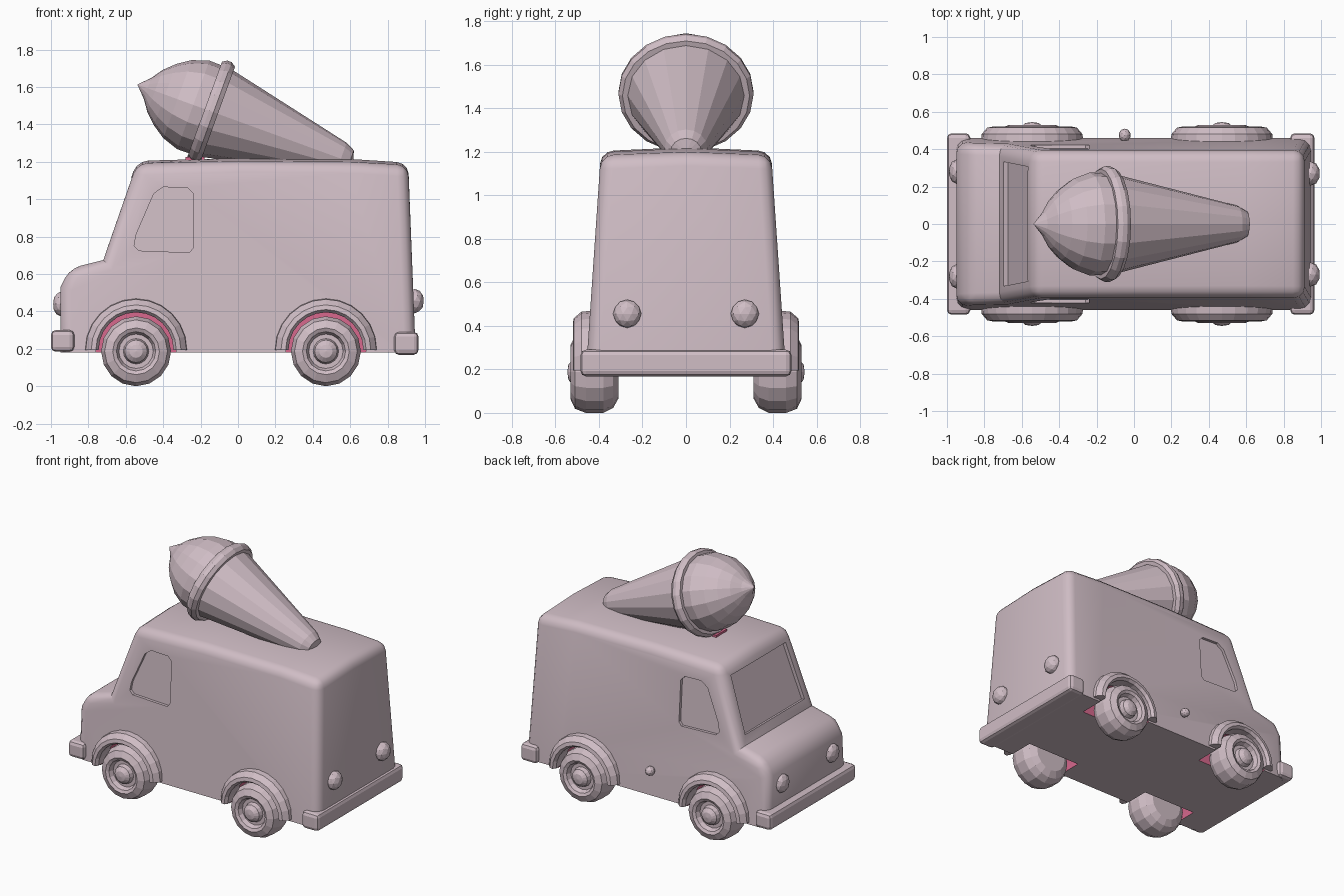
import bpy, bmesh, math
from mathutils import Matrix, Vector

old = bpy.data.objects.get("Cube")
if old:
    bpy.data.objects.remove(old, do_unlink=True)


def material(name, rgb):
    m = bpy.data.materials.new(name)
    m.use_nodes = True
    m.diffuse_color = (*rgb, 1)
    m.node_tree.nodes["Principled BSDF"].inputs["Base Color"].default_value = (*rgb, 1)
    return m


PALE = material("pale_mauve", (0.63, 0.51, 0.56))
PINK = material("deep_pink", (0.68, 0.14, 0.27))


def finish(name, bm, mats=(PALE,), index=0):
    bmesh.ops.recalc_face_normals(bm, faces=bm.faces)
    for f in bm.faces:
        f.material_index = index
    mesh = bpy.data.meshes.new(name)
    bm.to_mesh(mesh)
    bm.free()
    for m in mats:
        mesh.materials.append(m)
    ob = bpy.data.objects.new(name, mesh)
    bpy.context.collection.objects.link(ob)
    return ob


def prism(profile, y0, y1):
    """Side profile (x, z) spanned between two y functions of height."""
    bm = bmesh.new()
    a = [bm.verts.new((x, y0(z), z)) for x, z in profile]
    b = [bm.verts.new((x, y1(z), z)) for x, z in profile]
    bm.faces.new(a)
    bm.faces.new(b[::-1])
    for i in range(len(a)):
        j = (i + 1) % len(a)
        bm.faces.new((a[i], a[j], b[j], b[i]))
    bmesh.ops.recalc_face_normals(bm, faces=bm.faces)
    return bm


def lathe(name, pts, matrix, segs=16, angle=math.tau, closed=False, **kw):
    """Spin a (radius, height) profile around its local z."""
    bm = bmesh.new()
    vs = [bm.verts.new((r, 0, s)) for r, s in pts]
    pairs = list(zip(vs, vs[1:])) + ([(vs[-1], vs[0])] if closed else [])
    es = [bm.edges.new(p) for p in pairs]
    bmesh.ops.spin(bm, geom=vs + es, cent=(0, 0, 0), axis=(0, 0, 1),
                   angle=angle, steps=segs)
    bmesh.ops.remove_doubles(bm, verts=bm.verts, dist=0.0005)
    bmesh.ops.holes_fill(bm, edges=[e for e in bm.edges if e.is_boundary], sides=0)
    bmesh.ops.transform(bm, matrix=matrix, verts=bm.verts)
    return finish(name, bm, **kw)


def box(name, lo, hi, bevel, **kw):
    lo, hi = Vector(lo), Vector(hi)
    bm = bmesh.new()
    bmesh.ops.create_cube(bm, size=1, matrix=Matrix.Translation((lo + hi) / 2)
                          @ Matrix.Diagonal((*(hi - lo), 1)))
    if bevel:
        bmesh.ops.bevel(bm, geom=bm.edges[:], offset=bevel, segments=2,
                        profile=0.5, affect='EDGES')
    return finish(name, bm, **kw)


def ball(name, centre, size):
    bm = bmesh.new()
    bmesh.ops.create_icosphere(bm, subdivisions=2, radius=1,
                               matrix=Matrix.Translation(centre) @ Matrix.Diagonal((*size, 1)))
    return finish(name, bm)


def half_width(z):
    return 0.46 - 0.068 * (z - 0.18)


def outward(x, y, z, side):
    return Matrix.Translation((x, y, z)) @ Matrix.Rotation(-side * math.pi / 2, 4, 'X')


# Van body: tapered side profile with a crowned roof and rounded edges
profile = [(-0.95, 0.18), (-0.95, 0.53), (-0.90, 0.63), (-0.72, 0.675),
           (-0.54, 1.19), (0, 1.205), (0.6, 1.20), (0.91, 1.18), (0.95, 0.18)]
bm = prism(profile, lambda z: -half_width(z), half_width)
bmesh.ops.bisect_plane(bm, geom=bm.verts[:] + bm.edges[:] + bm.faces[:],
                       plane_co=(0, 0, 0), plane_no=(0, 1, 0))
for v in bm.verts:
    if abs(v.co.y) < 0.01 and v.co.z > 1.1:
        v.co.z += 0.015
rim = [e for e in bm.edges if e.calc_face_angle_signed(0) > 0.6
       and max(v.co.z for v in e.verts) > 0.25]
bmesh.ops.bevel(bm, geom=rim, offset=0.06, segments=3, profile=0.5, affect='EDGES')
body = finish("van_body", bm, (PALE, PINK))

# Cutters for wheel wells, side windows and windscreen
WHEELS = {"front": -0.545, "rear": 0.47}
cutters = []
for x in WHEELS.values():
    for side in (-1, 1):
        cutters.append(lathe("well_cutter", [(0, 0.28), (0.215, 0.28), (0.215, 0.6), (0, 0.6)],
                             outward(x, 0, 0.2, side), 24, mats=(PALE, PINK), index=1))

window = [(-0.53, 0.725), (-0.26, 0.715), (-0.24, 0.74), (-0.24, 1.03), (-0.27, 1.06),
          (-0.40, 1.065), (-0.45, 1.03), (-0.545, 0.81), (-0.555, 0.75)]
for side in (-1, 1):
    cutters.append(finish("window_cutter", prism(
        window, lambda z: side * (half_width(z) - 0.02), lambda z: side * 0.6), (PALE, PINK)))

foot, head = Vector((-0.72, 0.675)), Vector((-0.54, 1.19))
slope = head - foot
normal = Vector((-slope.y, slope.x)).normalized()
screen = [foot + slope * t + normal * d
          for t, d in ((0.12, -0.025), (0.85, -0.025), (0.85, 0.06), (0.12, 0.06))]
cutters.append(finish("windscreen_cutter", prism(
    screen, lambda z: 0.09 - half_width(z), lambda z: half_width(z) - 0.09), (PALE, PINK)))

bpy.context.view_layer.objects.active = body
for c in cutters:
    mod = body.modifiers.new("cut", 'BOOLEAN')
    mod.operation, mod.solver, mod.object = 'DIFFERENCE', 'EXACT', c
    bpy.ops.object.modifier_apply(modifier=mod.name)
    bpy.data.objects.remove(c, do_unlink=True)
bpy.ops.object.select_all(action='DESELECT')
body.select_set(True)
bpy.ops.object.shade_smooth_by_angle(angle=math.radians(32))

# Wheels with dished hubs, and the flared arches over them
tyre = [(0, 0.31), (0.12, 0.31), (0.165, 0.335), (0.187, 0.38), (0.187, 0.46),
        (0.168, 0.51), (0.125, 0.53), (0.105, 0.52), (0.092, 0.49), (0.068, 0.49),
        (0.06, 0.52), (0.035, 0.54), (0, 0.545)]
arch = [(0.2, 0.4), (0.2, 0.5), (0.215, 0.52), (0.24, 0.515), (0.27, 0.48), (0.277, 0.4)]
for place, x in WHEELS.items():
    for side, hand in ((-1, "near"), (1, "far")):
        lathe(f"{place}_wheel_{hand}", tyre, outward(x, 0, 0.187, side))
        lathe(f"{place}_arch_{hand}", arch, outward(x, 0, 0.195, side), 12,
              -side * math.pi, True)

# Bumpers, lamps and fuel cap
box("front_bumper", (-1.0, -0.485, 0.185), (-0.875, 0.485, 0.3), 0.025)
box("rear_bumper", (0.835, -0.485, 0.168), (0.965, 0.485, 0.29), 0.025)
for side, hand in ((-1, "near"), (1, "far")):
    ball(f"headlamp_{hand}", (-0.95, side * 0.28, 0.44), (0.04, 0.065, 0.065))
    ball(f"tail_lamp_{hand}", (0.945, side * 0.27, 0.455), (0.05, 0.065, 0.065))
ball("fuel_cap", (-0.05, 0.475, 0.36), (0.032, 0.035, 0.032))

# Ice cream lying on the roof: wafer, rim and pointed scoop
lay = (Matrix.Translation((-0.145, 0, 1.47)) @ Matrix.Diagonal((1, 1.09, 1, 1))
       @ Matrix.Rotation(math.radians(110), 4, 'Y'))
lathe("wafer_cone", [(0, -0.02), (0.25, -0.02), (0.25, 0.02), (0.09, 0.74),
                     (0.065, 0.79), (0, 0.81)], lay)
lathe("cone_rim", [(0.24, -0.035), (0.27, -0.035), (0.285, -0.01), (0.285, 0.015),
                   (0.268, 0.04), (0.24, 0.04)], lay, 20, closed=True)
lathe("ice_cream_scoop", [(0, 0), (0.25, 0), (0.252, -0.1), (0.222, -0.19), (0.175, -0.26),
                          (0.12, -0.318), (0.06, -0.36), (0, -0.418)], lay)
box("cone_mount", (-0.28, -0.06, 1.17), (-0.18, 0.06, 1.225), 0, mats=(PINK,))
